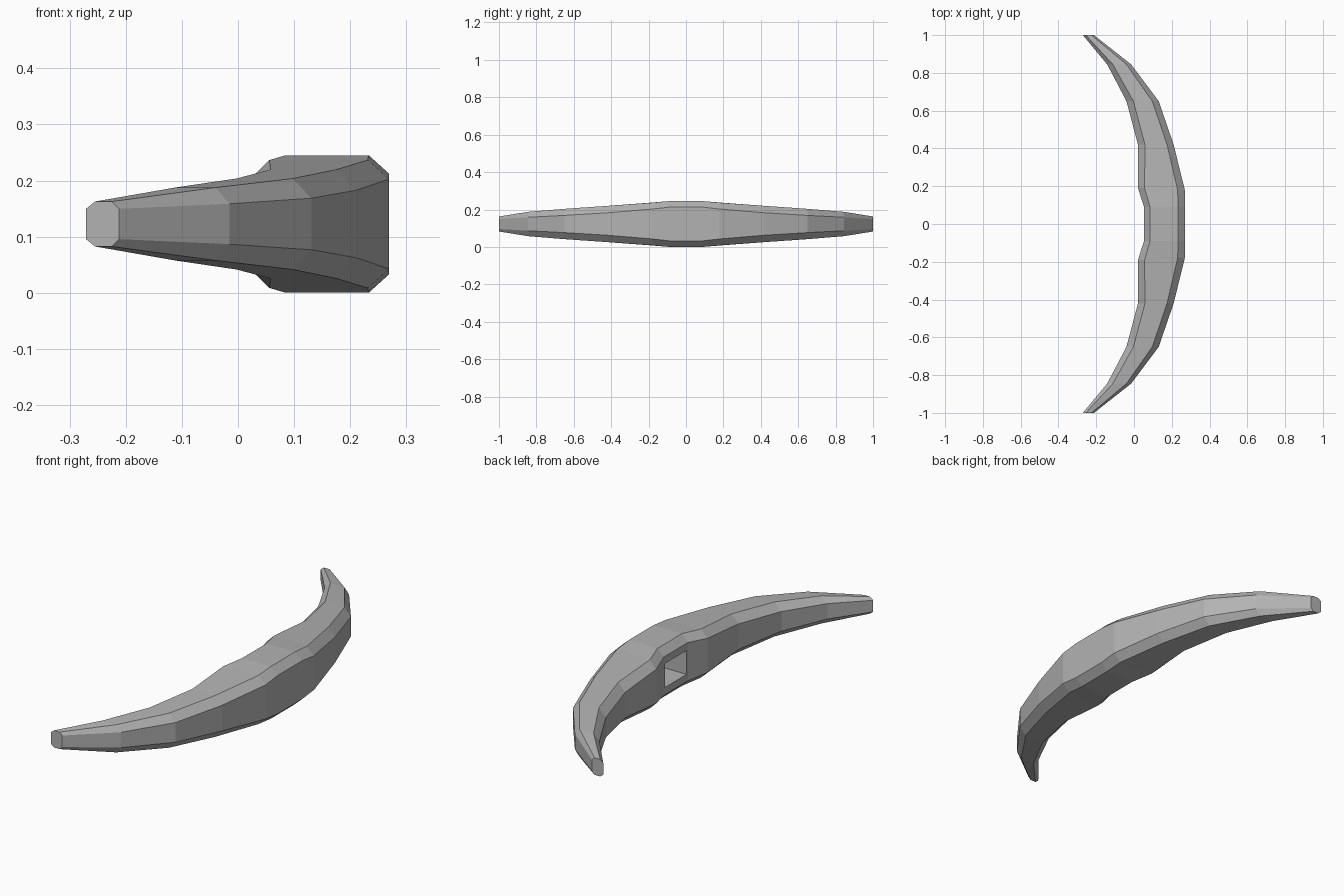
import bpy, bmesh
from mathutils import Vector

cube = bpy.data.objects.get("Cube")
if cube:
    bpy.data.objects.remove(cube, do_unlink=True)

MID = 0.1225  # height of the horizontal symmetry plane

# Half of the limb, from the grip to the tip:
# inner y, outer y, x of inner side, inner ridge, outer ridge, outer side,
# half height of the ridges, half height of the sides
STATIONS = [
    (0.09, 0.09, 0.053, 0.085, 0.233, 0.269, 0.1225, 0.09),
    (0.19, 0.18, 0.021, 0.056, 0.231, 0.269, 0.114, 0.08),
    (0.42, 0.42, 0.021, 0.058, 0.175, 0.21, 0.097, 0.06),
    (0.65, 0.65, -0.04, -0.003, 0.097, 0.131, 0.081, 0.046),
    (0.845, 0.845, -0.142, -0.112, -0.04, -0.015, 0.065, 0.036),
    (1.0, 1.0, -0.271, -0.255, -0.225, -0.212, 0.04, 0.027),
]


def ring(bm, station, side):
    """Chamfered eight-sided cross-section of the limb."""
    yi, yo, xi, ri, ro, xo, hr, hs = station
    upper = [(xi, yi, hs), (ri, yi, hr), (ro, yo, hr), (xo, yo, hs)]
    loop = upper + [(x, y, -h) for x, y, h in reversed(upper)]
    return [bm.verts.new((x, side * y, MID + h)) for x, y, h in loop]


def material(name, value):
    mat = bpy.data.materials.new(name)
    mat.use_nodes = True
    colour = (value, value, value, 1)
    mat.diffuse_color = colour
    mat.node_tree.nodes["Principled BSDF"].inputs["Base Color"].default_value = colour
    return mat


# Curved limb, lofted from tip to tip
bm = bmesh.new()
rings = [ring(bm, s, -1) for s in reversed(STATIONS)]
rings += [ring(bm, s, 1) for s in STATIONS]
grip_face = None
for n, (a, b) in enumerate(zip(rings, rings[1:])):
    for i in range(8):
        j = (i + 1) % 8
        face = bm.faces.new((a[i], a[j], b[j], b[i]))
        if n == len(STATIONS) - 1 and i == 7:
            grip_face = face
bm.faces.new(rings[0])
bm.faces.new(rings[-1])
bmesh.ops.recalc_face_normals(bm, faces=bm.faces[:])

# Rectangular socket sunk into the inner side of the grip
bmesh.ops.inset_individual(bm, faces=[grip_face], thickness=0.01)
for v in grip_face.verts:
    v.co.y = 0.08 if v.co.y > 0 else -0.08
    v.co.z = MID + (0.056 if v.co.z > MID else -0.056)
result = bmesh.ops.extrude_face_region(bm, geom=[grip_face])
floor = [g for g in result["geom"] if isinstance(g, bmesh.types.BMVert)]
bmesh.ops.translate(bm, verts=floor, vec=Vector((0.13, 0, 0)))
if grip_face.is_valid:
    bmesh.ops.delete(bm, geom=[grip_face], context="FACES_ONLY")
bmesh.ops.recalc_face_normals(bm, faces=bm.faces[:])

mesh = bpy.data.meshes.new("curved_limb")
bm.to_mesh(mesh)
bm.free()
mesh.materials.append(material("plain grey", 0.45))
limb = bpy.data.objects.new("curved_limb", mesh)
bpy.context.collection.objects.link(limb)
